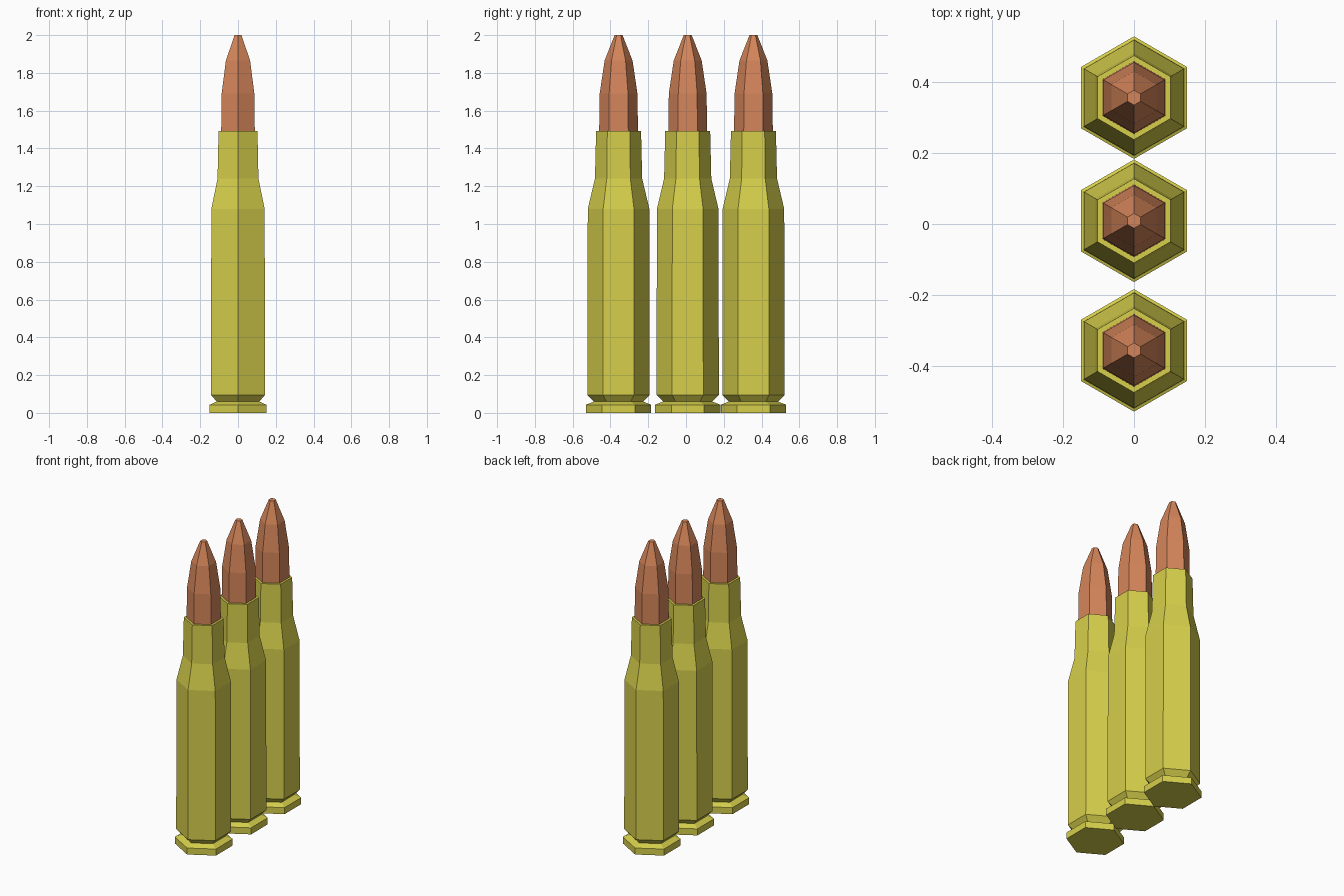
import bpy, bmesh, math

cube = bpy.data.objects.get("Cube")
if cube:
    bpy.data.objects.remove(cube, do_unlink=True)


def make_material(name, rgb):
    mat = bpy.data.materials.new(name)
    mat.use_nodes = True
    color = (*rgb, 1.0)
    mat.diffuse_color = color
    mat.node_tree.nodes["Principled BSDF"].inputs["Base Color"].default_value = color
    return mat


def lathe(name, profile, mat, y, sides=6):
    """Closed faceted solid from (radius, height) rings, corners on the y axis."""
    bm = bmesh.new()
    rings = []
    for r, z in profile:
        angles = [math.pi / 2 + math.tau * i / sides for i in range(sides)]
        rings.append([bm.verts.new((r * math.cos(a), r * math.sin(a), z)) for a in angles])
    for low, high in zip(rings, rings[1:]):
        for i in range(sides):
            j = (i + 1) % sides
            bm.faces.new((low[i], low[j], high[j], high[i]))
    bm.faces.new(rings[0][::-1])
    bm.faces.new(rings[-1])
    mesh = bpy.data.meshes.new(name)
    bm.to_mesh(mesh)
    bm.free()
    mesh.materials.append(mat)
    obj = bpy.data.objects.new(name, mesh)
    obj.location.y = y
    bpy.context.collection.objects.link(obj)
    return obj


brass = make_material("brass yellow", (0.67, 0.62, 0.07))
copper = make_material("copper", (0.665, 0.235, 0.102))

# Rim, extractor groove, body, shoulder and neck
case_profile = [(0.173, 0), (0.173, 0.043), (0.13, 0.06), (0.165, 0.095),
                (0.163, 1.08), (0.125, 1.24), (0.119, 1.492)]
# Tapered tip seated inside the neck
tip_profile = [(0.103, 1.47), (0.1, 1.69), (0.074, 1.865), (0.021, 2.0)]

# Three cartridges in a row
for place, y in (("front", -0.357), ("middle", 0.009), ("back", 0.357)):
    lathe(place + "_case", case_profile, brass, y)
    lathe(place + "_tip", tip_profile, copper, y)
